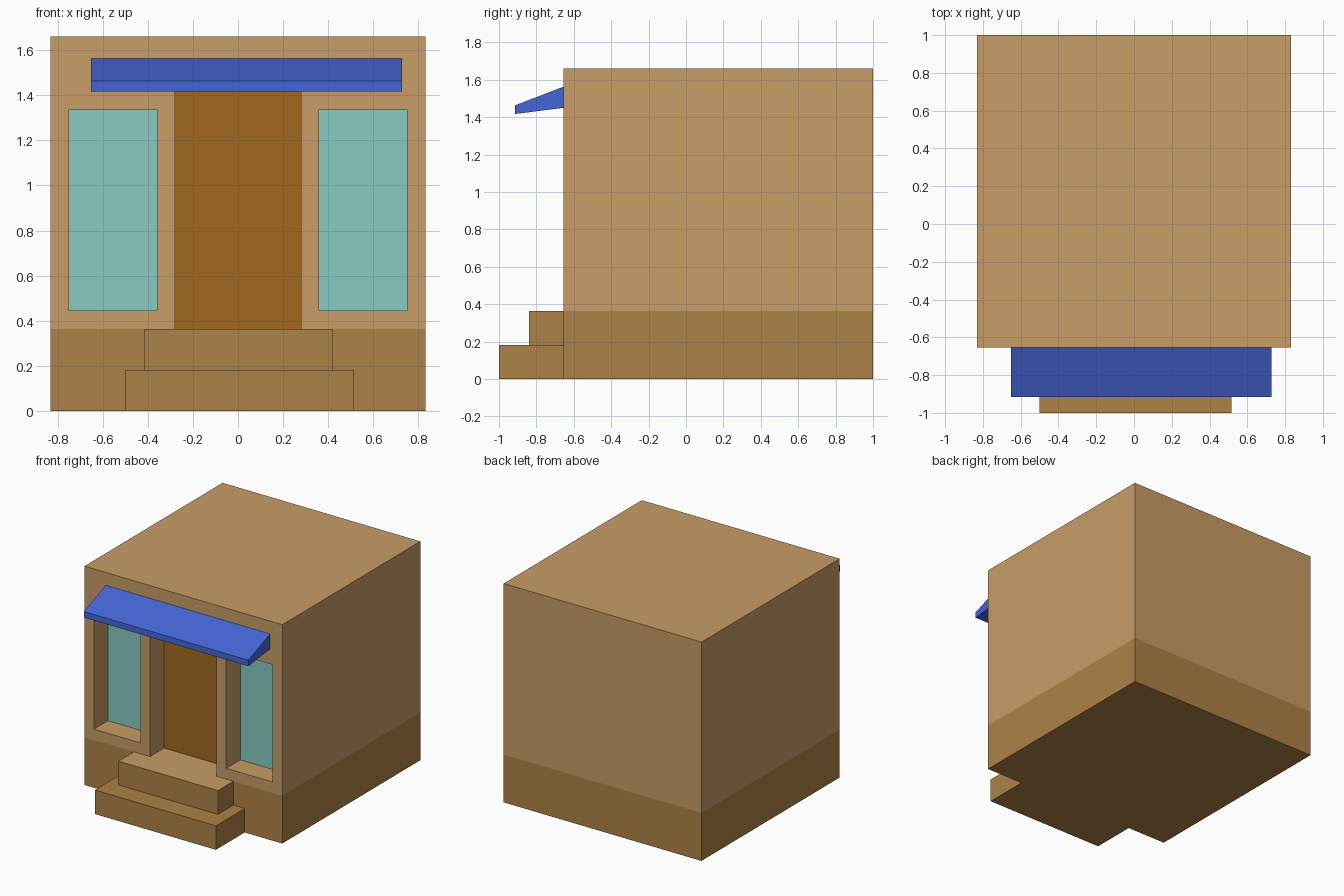
import bpy, bmesh

if "Cube" in bpy.data.objects:
    bpy.data.objects.remove(bpy.data.objects["Cube"])


def material(name, rgb):
    m = bpy.data.materials.new(name)
    m.diffuse_color = (*rgb, 1)
    m.use_nodes = True
    m.node_tree.nodes["Principled BSDF"].inputs["Base Color"].default_value = m.diffuse_color
    return m


TAN = material("tan_plaster", (0.578, 0.337, 0.133))
STONE = material("dark_stone", (0.423, 0.223, 0.061))
WOOD = material("door_wood", (0.356, 0.138, 0.014))
GLASS = material("glass", (0.242, 0.597, 0.539))
BLUE = material("blue_awning", (0.058, 0.133, 0.672))


def prism(name, x0, x1, profile, mat, top_mat=None):
    """Extrude a (y, z) profile from x0 to x1; optional second material on top."""
    bm = bmesh.new()
    face = bm.faces.new([bm.verts.new((x0, y, z)) for y, z in profile])
    new = bmesh.ops.extrude_face_region(bm, geom=[face])["geom"]
    bmesh.ops.translate(bm, vec=(x1 - x0, 0, 0),
                        verts=[v for v in new if isinstance(v, bmesh.types.BMVert)])
    bmesh.ops.recalc_face_normals(bm, faces=bm.faces)
    me = bpy.data.meshes.new(name)
    if mat:
        me.materials.append(mat)
    if top_mat:
        me.materials.append(top_mat)
        for f in bm.faces:
            if f.normal.z > 0.9:
                f.material_index = 1
    bm.to_mesh(me)
    bm.free()
    ob = bpy.data.objects.new(name, me)
    bpy.context.collection.objects.link(ob)
    return ob


def box(name, x, y, z, mat, top_mat=None):
    profile = [(y[0], z[0]), (y[1], z[0]), (y[1], z[1]), (y[0], z[1])]
    return prism(name, *x, profile, mat, top_mat)


FRONT, BACK, BASE_TOP, ROOF = -0.655, 1.0, 0.363, 1.66
PANEL = -0.487          # front of the recessed glass and door
RECESS = PANEL + 0.01   # back of the recesses

# Building: dark plinth with plaster walls above
box("plinth", (-0.83, 0.83), (FRONT, BACK), (0, BASE_TOP), STONE, TAN)
walls = box("walls", (-0.83, 0.83), (FRONT, BACK), (BASE_TOP, ROOF), TAN)

# Recessed door and two windows: cut the opening, then set the panel in it
openings = [
    ("door", (-0.28, 0.28), (BASE_TOP, 1.44), WOOD),
    ("window_left", (-0.75, -0.36), (0.445, 1.335), GLASS),
    ("window_right", (0.36, 0.75), (0.445, 1.335), GLASS),
]
for name, x, z, mat in openings:
    cut_bottom = z[0] - 0.1 if name == "door" else z[0]
    cutter = box(name + "_cutter", x, (FRONT - 0.1, RECESS), (cut_bottom, z[1]), TAN)
    cutter.hide_render = True
    cutter.hide_set(True)
    mod = walls.modifiers.new(name + "_opening", "BOOLEAN")
    mod.operation, mod.solver, mod.object = "DIFFERENCE", "EXACT", cutter
    box(name, x, (PANEL, RECESS), z, mat)

# Entrance steps
box("lower_step", (-0.5, 0.515), (-1.0, FRONT), (0, 0.182), STONE)
box("upper_step", (-0.415, 0.42), (-0.84, FRONT), (0.182, BASE_TOP), STONE, TAN)

# Sloped awning over the door
prism("awning", -0.652, 0.728,
      [(FRONT, 1.563), (FRONT, 1.45), (-0.915, 1.417), (-0.915, 1.463)], BLUE)
